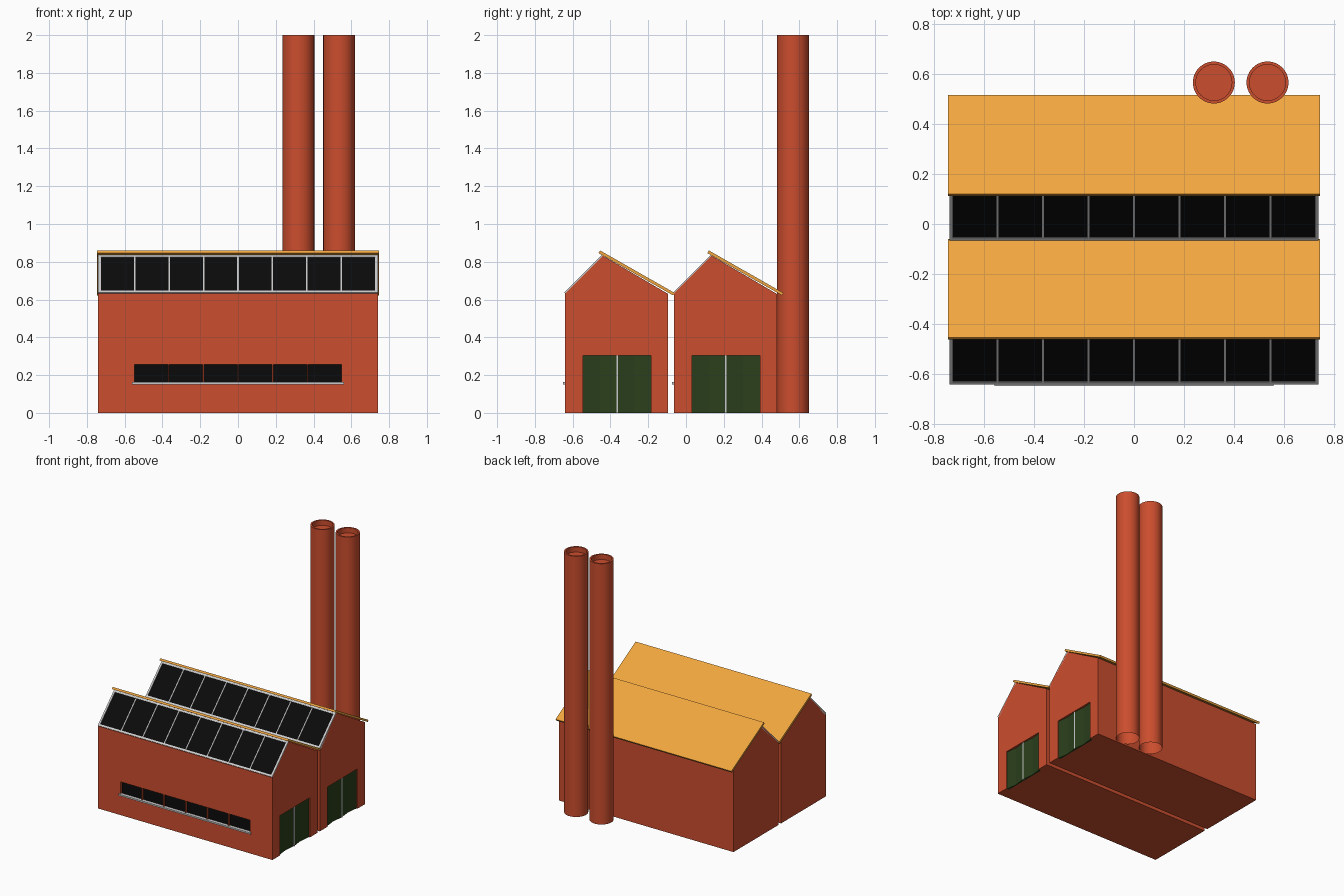
import bpy, bmesh
from math import radians
from mathutils import Matrix, Vector

if "Cube" in bpy.data.objects:
    bpy.data.objects.remove(bpy.data.objects["Cube"])


def material(name, rgb):
    m = bpy.data.materials.new(name)
    m.diffuse_color = (*rgb, 1)
    m.use_nodes = True
    m.node_tree.nodes["Principled BSDF"].inputs["Base Color"].default_value = m.diffuse_color
    return m


RED = material("brick_red", (0.60, 0.075, 0.027))
ORANGE = material("roof_orange", (0.88, 0.38, 0.05))
GREEN = material("door_green", (0.024, 0.05, 0.011))
BLACK = material("dark_glass", (0.003, 0.003, 0.003))


def finish(bm, name, mat=None):
    bmesh.ops.recalc_face_normals(bm, faces=bm.faces)
    me = bpy.data.meshes.new(name)
    bm.to_mesh(me)
    bm.free()
    if mat:
        me.materials.append(mat)
    ob = bpy.data.objects.new(name, me)
    bpy.context.collection.objects.link(ob)
    return ob


def boxes(name, ranges, mat=None, matrix=Matrix()):
    """One object made of boxes, each given as (x0, x1, y0, y1, z0, z1)."""
    bm = bmesh.new()
    for x0, x1, y0, y1, z0, z1 in ranges:
        place = Matrix.Translation(((x0 + x1) / 2, (y0 + y1) / 2, (z0 + z1) / 2))
        size = Matrix.Diagonal((x1 - x0, y1 - y0, z1 - z0, 1))
        bmesh.ops.create_cube(bm, size=1, matrix=matrix @ place @ size)
    return finish(bm, name, mat)


def extrude(name, points, direction, mat):
    """Closed prism from a planar outline."""
    bm = bmesh.new()
    face = bm.faces.new([bm.verts.new(p) for p in points])
    out = bmesh.ops.extrude_face_region(bm, geom=[face])["geom"]
    bmesh.ops.translate(bm, vec=Vector(direction),
                        verts=[v for v in out if isinstance(v, bmesh.types.BMVert)])
    return finish(bm, name, mat)


def cut(ob, cutter):
    mod = ob.modifiers.new("cut", "BOOLEAN")
    mod.operation, mod.solver, mod.object = "DIFFERENCE", "EXACT", cutter
    bpy.context.view_layer.objects.active = ob
    bpy.ops.object.modifier_apply(modifier=mod.name)
    bpy.data.objects.remove(cutter)


def hall(tag, dy):
    # walls with sawtooth gable
    outline = [(-0.64, 0), (-0.095, 0), (-0.095, 0.63), (-0.44, 0.832), (-0.64, 0.632)]
    body = extrude("hall_" + tag, [(-0.74, y + dy, z) for y, z in outline], (1.48, 0, 0), RED)

    # recesses for the window row and the side door
    f, w = dy - 0.64, 0.184
    panes = [(-0.552 + i * w + 0.003, -0.552 + (i + 1) * w - 0.003, f - 0.05, f + 0.02, 0.16, 0.255)
             for i in range(6)]
    cut(body, boxes("window_cutter", panes, RED))
    d0, d1 = dy - 0.545, dy - 0.185
    cut(body, boxes("door_cutter", [(0.715, 0.8, d0, d1, -0.1, 0.305)], RED))

    # window glass and sill
    boxes("window_glass_" + tag, [(a, b, f + 0.016, f + 0.02, c, d) for a, b, _, _, c, d in panes], BLACK)
    boxes("window_sill_" + tag, [(-0.56, 0.56, f - 0.01, f + 0.015, 0.151, 0.163)])

    # folding door leaves with a centre strip
    mid, q = (d0 + d1) / 2, (d1 - d0) / 4
    folds = [(0.732, d0), (0.722, d0 + q), (0.732, mid), (0.722, mid + q), (0.732, d1)]
    extrude("folding_door_" + tag,
            [(x, y, 0) for x, y in folds] + [(0.714, d1, 0), (0.714, d0, 0)], (0, 0, 0.305), GREEN)
    boxes("door_strip_" + tag, [(0.72, 0.735, mid - 0.004, mid + 0.004, 0, 0.305)])

    # sloped glazing: glass sheet and frame lying on the 45 degree face
    slope = Matrix.Translation((0, dy - 0.54, 0.732)) @ Matrix.Rotation(radians(45), 4, "X")
    h = 0.14
    boxes("skylight_glass_" + tag, [(-0.735, 0.735, -h + 0.005, h - 0.005, -0.01, 0.002)], BLACK, slope)
    bars = [(x - 0.004, x + 0.004, -h, h, -0.01, 0.006) for x in [i * 0.182 for i in range(-3, 4)]]
    bars += [(s - 0.007, s + 0.007, -h, h, -0.01, 0.007) for s in (-0.733, 0.733)]
    bars += [(-0.74, 0.74, -h, -h + 0.014, -0.01, 0.007), (-0.74, 0.74, h - 0.014, h, -0.01, 0.007)]
    boxes("skylight_frame_" + tag, bars, None, slope)

    # overhanging roof sheet
    sheet = [(-0.463, 0.846), (-0.068, 0.622), (-0.06, 0.635), (-0.455, 0.86)]
    extrude("roof_" + tag, [(-0.746, y + dy, z) for y, z in sheet], (1.492, 0, 0), ORANGE)


hall("front", 0)
hall("back", 0.576)

# chimneys: open-bottomed cylinders with a sunken top
for name, x in (("chimney_left", 0.32), ("chimney_right", 0.535)):
    bm = bmesh.new()
    n = 48
    bmesh.ops.create_cone(bm, cap_ends=True, segments=n, radius1=0.084, radius2=0.084, depth=2,
                          matrix=Matrix.Translation((x, 0.567, 1)))
    bmesh.ops.recalc_face_normals(bm, faces=bm.faces)
    caps = sorted((fc for fc in bm.faces if len(fc.verts) == n),
                  key=lambda fc: fc.calc_center_median().z)
    bottom, top = caps
    bmesh.ops.inset_region(bm, faces=[top], thickness=0.012)
    out = bmesh.ops.extrude_face_region(bm, geom=[top])["geom"]
    bmesh.ops.translate(bm, vec=(0, 0, -0.04),
                        verts=[v for v in out if isinstance(v, bmesh.types.BMVert)])
    if top.is_valid:
        bm.faces.remove(top)
    bmesh.ops.delete(bm, geom=[bottom], context="FACES_ONLY")
    ob = finish(bm, name, RED)
    bpy.ops.object.select_all(action="DESELECT")
    ob.select_set(True)
    bpy.context.view_layer.objects.active = ob
    bpy.ops.object.shade_smooth_by_angle(angle=radians(30))
